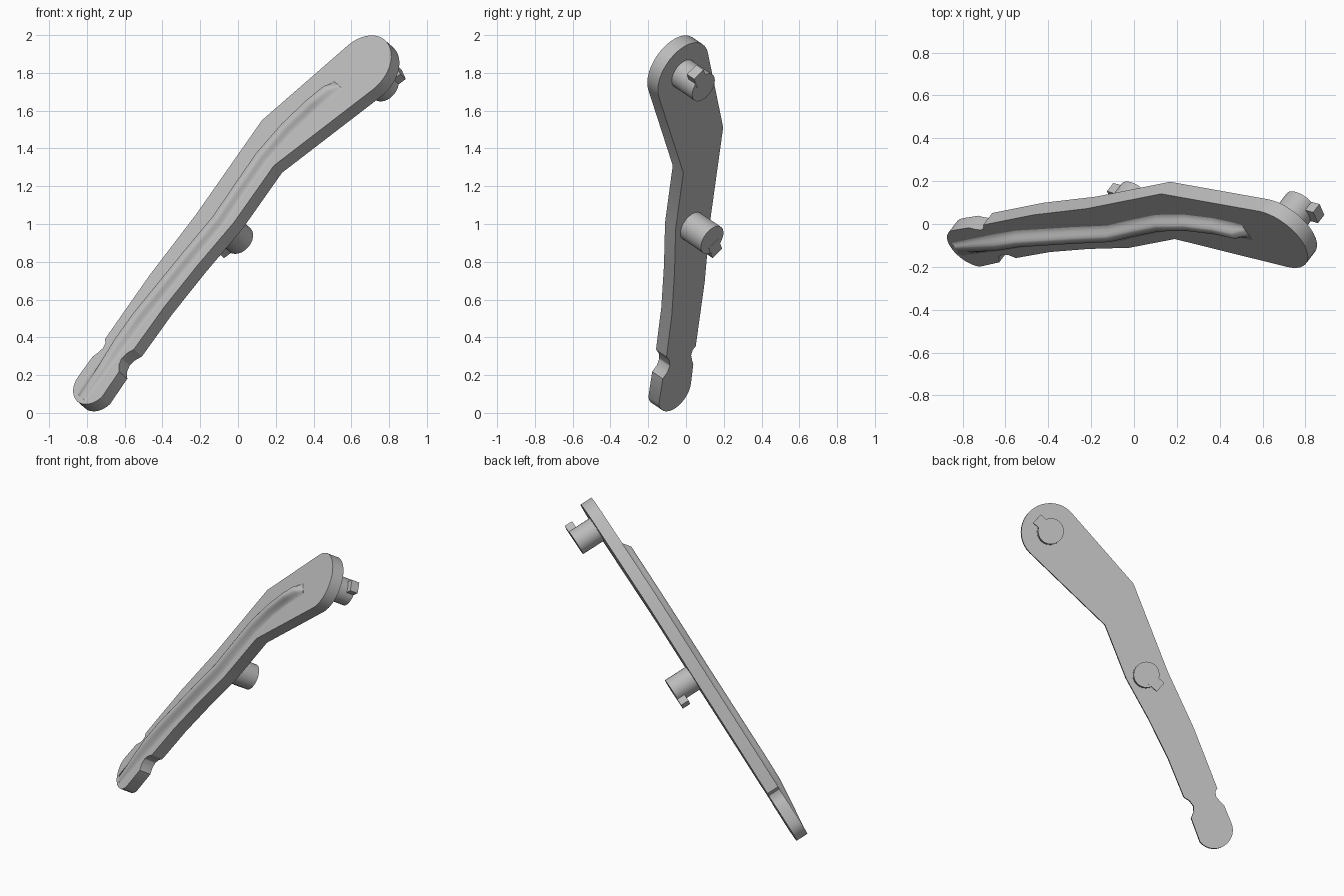
import bpy, bmesh
from math import radians, cos, sin, pi, atan2
from mathutils import Matrix, Vector

if "Cube" in bpy.data.objects:
    bpy.data.objects.remove(bpy.data.objects["Cube"])

# Tilted frame: u runs along the lever, v across it, w out of its front face
back = Vector((0.537, 0.699, -0.473)).normalized()
u_axis = Vector((-back.z, 0, back.x)).normalized()
v_axis = u_axis.cross(back)
FRAME = Matrix((u_axis, v_axis, -back)).transposed().to_4x4()
FRAME.translation = (0, 0, 1.197)

grey = bpy.data.materials.new("plain_grey")
grey.use_nodes = True
grey.diffuse_color = (0.5, 0.5, 0.5, 1)
grey.node_tree.nodes["Principled BSDF"].inputs["Base Color"].default_value = grey.diffuse_color

THICK = 0.08
POST_END = -0.235
HEAD = (0.91, -0.10)
MIDDLE = (-0.205, -0.036)


def finish(name, bm, angle=30):
    bmesh.ops.recalc_face_normals(bm, faces=bm.faces)
    bm.transform(FRAME)
    mesh = bpy.data.meshes.new(name)
    bm.to_mesh(mesh)
    bm.free()
    mesh.materials.append(grey)
    obj = bpy.data.objects.new(name, mesh)
    bpy.context.collection.objects.link(obj)
    bpy.ops.object.select_all(action='DESELECT')
    obj.select_set(True)
    bpy.context.view_layer.objects.active = obj
    bpy.ops.object.shade_smooth_by_angle(angle=radians(angle))


def arc(center, r, start, end, steps):
    angles = [radians(start + (end - start) * i / steps) for i in range(steps + 1)]
    return [(center[0] + r * cos(a), center[1] + r * sin(a)) for a in angles]


def prism(name, outline, low, high):
    bm = bmesh.new()
    face = bm.faces.new([bm.verts.new((u, v, low)) for u, v in outline])
    new = bmesh.ops.extrude_face_region(bm, geom=[face])["geom"]
    verts = [g for g in new if isinstance(g, bmesh.types.BMVert)]
    bmesh.ops.translate(bm, verts=verts, vec=(0, 0, high - low))
    finish(name, bm)


# Lever plate: bent arm, round head, notched round tip
lower_edge = [(-1.15, -0.25), (-1.125, -0.215), (-1.09, -0.198), (-1.05, -0.202),
              (-1.01, -0.222), (-0.74, -0.183), (-0.455, -0.163), (-0.155, -0.155),
              (0.21, -0.098)]
upper_edge = [(0.348, 0.197), (-0.257, 0.1), (-0.66, 0.06), (-1.07, -0.006),
              (-1.085, -0.03), (-1.115, -0.04), (-1.15, -0.034), (-1.185, -0.024)]
prism("lever_plate", lower_edge + arc(HEAD, 0.187, -105, 79, 20) + upper_edge
      + arc((-1.295, -0.16), 0.12, 95, 262, 14), -THICK, 0)

# Raised rib on the front: (u, centre v, half width, height)
stations = [(-1.385, -0.165, 0.042, 0.002), (-1.04, -0.118, 0.052, 0.04),
            (-0.87, -0.095, 0.052, 0.042), (-0.45, -0.072, 0.052, 0.042),
            (-0.2, -0.062, 0.052, 0.042), (0.0, -0.025, 0.052, 0.042),
            (0.2, 0.008, 0.052, 0.042), (0.4, 0.01, 0.052, 0.042),
            (0.58, -0.012, 0.052, 0.042), (0.7, -0.04, 0.052, 0.042),
            (0.755, -0.055, 0.05, 0.002)]
bm = bmesh.new()
rings = []
for u, v, half, height in stations:
    ring = []
    for i in range(13):
        t = i / 6 - 1
        rise = min(1, 1.25 * (0.5 + 0.5 * cos(pi * t)))
        ring.append(bm.verts.new((u, v + half * t, height * rise)))
    ring += [bm.verts.new((u, v + half * s, -0.01)) for s in (1, -1)]
    rings.append(ring)
for a, b in zip(rings, rings[1:]):
    for i in range(len(a)):
        j = (i + 1) % len(a)
        bm.faces.new((a[i], a[j], b[j], b[i]))
bm.faces.new(rings[0])
bm.faces.new(rings[-1])
finish("front_rib", bm, 40)

# Pegs on the back, each with a locking key at its end
for label, (cu, cv), side in (("head", HEAD, 1), ("middle", MIDDLE, -1)):
    prism(label + "_peg", arc((cu, cv), 0.084, 0, 345, 23), POST_END, -THICK + 0.01)
    turn = Matrix.Rotation(atan2(-0.3 * side, 0.95 * side), 2)
    corners = [turn @ Vector(p) for p in ((0.03, -0.037), (0.122, -0.037),
                                          (0.122, 0.037), (0.03, 0.037))]
    prism(label + "_key", [(cu + p.x, cv + p.y) for p in corners],
          POST_END - 0.002, POST_END + 0.053)
